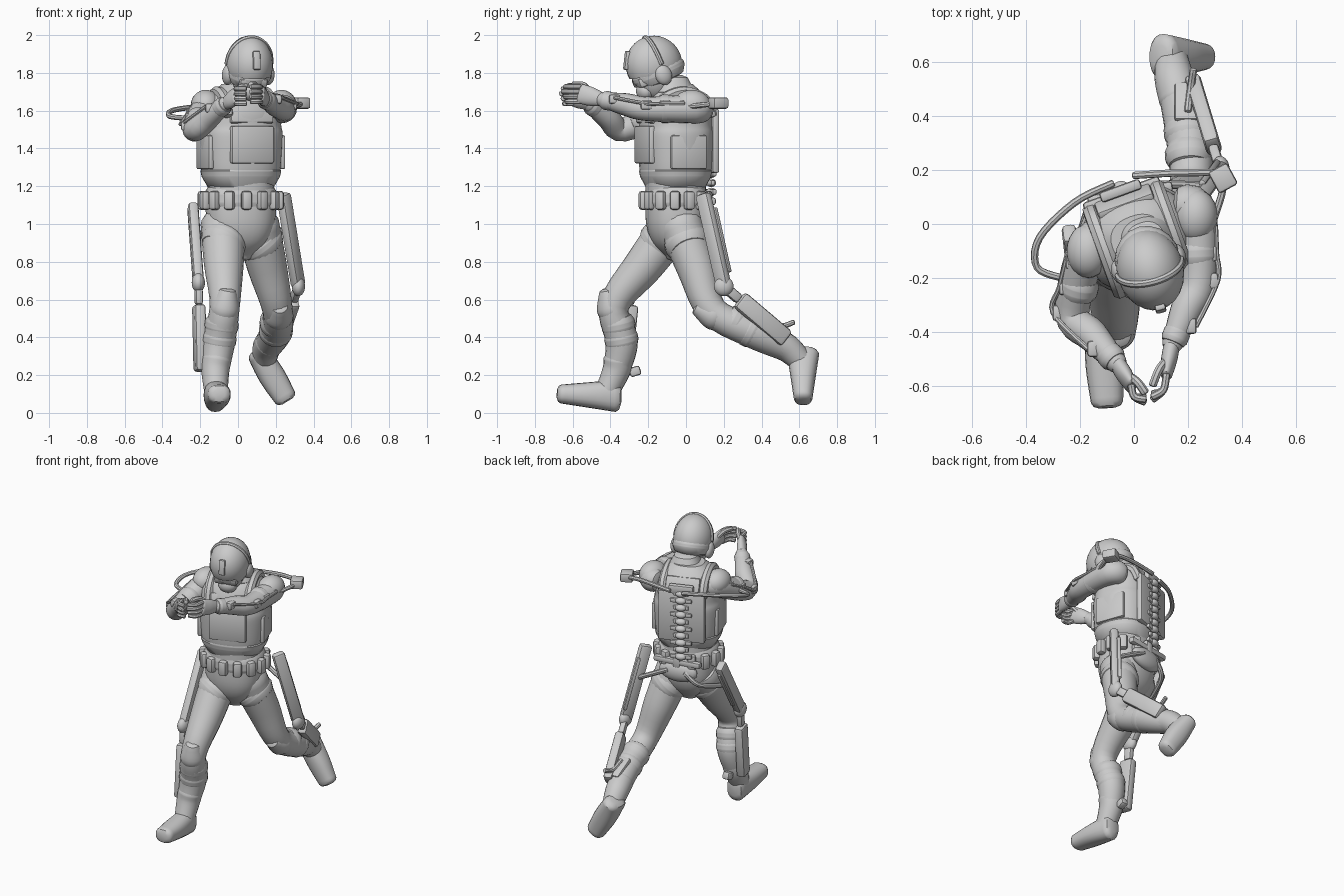
import bpy, bmesh, math
from mathutils import Vector, Matrix

cube = bpy.data.objects.get("Cube")
if cube:
    bpy.data.objects.remove(cube)

GREY = (.6, .6, .6, 1)
material = bpy.data.materials.new("plain_grey")
material.use_nodes = True
material.diffuse_color = GREY
material.node_tree.nodes["Principled BSDF"].inputs["Base Color"].default_value = GREY
made = []


def finish(name, bm):
    bmesh.ops.recalc_face_normals(bm, faces=bm.faces)
    mesh = bpy.data.meshes.new(name)
    bm.to_mesh(mesh)
    bm.free()
    mesh.materials.append(material)
    obj = bpy.data.objects.new(name, mesh)
    bpy.context.collection.objects.link(obj)
    made.append(obj)


def smooth_path(rings, steps):
    points = [Vector((*centre, width, depth)) for centre, width, depth in rings]
    last = len(points) - 1
    path = []
    for i in range(last):
        here, there = points[i], points[i + 1]
        leave = (there - points[max(i - 1, 0)]) / 2
        arrive = (points[min(i + 2, last)] - here) / 2
        for step in range(steps):
            t = step / steps
            ease = t * t * (3 - 2 * t)
            path.append(here.lerp(there, ease) + leave * t * (1 - t) ** 2 - arrive * t * t * (1 - t))
    return path + [points[last]]


def loft(name, rings, sides=20, power=1, yaw=0, rounded=True):
    """Skin a smooth path of (centre, half width, half depth) rings."""
    path = smooth_path(rings, steps=5)
    centres = [Vector(ring[:3]) for ring in path]
    sizes = [(ring[3], ring[4]) for ring in path]
    if rounded:
        for first, second in ((0, 1), (-1, -2)):
            outward = (centres[first] - centres[second]).normalized()
            centre, (width, depth) = centres[first], sizes[first]
            for push, shrink in ((.3, .85), (.45, .5)):
                index = len(centres) if first else 0
                centres.insert(index, centre + outward * min(width, depth) * push)
                sizes.insert(index, (width * shrink, depth * shrink))
    bm = bmesh.new()
    across = Vector((math.cos(yaw), math.sin(yaw), 0))
    loops = []
    for i, (centre, (width, depth)) in enumerate(zip(centres, sizes)):
        tangent = (centres[min(i + 1, len(centres) - 1)] - centres[max(i - 1, 0)]).normalized()
        across = (across - tangent * across.dot(tangent)).normalized()
        outward = tangent.cross(across)
        loop = []
        for j in range(sides):
            c, s = math.cos(math.tau * j / sides), math.sin(math.tau * j / sides)
            loop.append(bm.verts.new(centre + across * width * math.copysign(abs(c) ** power, c)
                                     + outward * depth * math.copysign(abs(s) ** power, s)))
        loops.append(loop)
    for low, high in zip(loops, loops[1:]):
        for j in range(sides):
            bm.faces.new((low[j], low[j - 1], high[j - 1], high[j]))
    bm.faces.new(loops[0])
    bm.faces.new(loops[-1])
    finish(name, bm)


def limb(name, points, radii):
    loft(name, [(Vector(p), r, r) for p, r in zip(points, radii)])


def tube(name, points, radius=.014):
    loft(name, [(Vector(p), radius, radius) for p in points], sides=8)


def stack(name, levels, ratio, yaw, centre, rounded=True):
    """Loft upright torso rings from (height, half width) pairs."""
    rings = [(Vector((centre.x, centre.y, z)), width, width * ratio) for z, width in levels]
    loft(name, rings, sides=32, power=.85, yaw=yaw, rounded=rounded)


def band(name, middle, direction, radius):
    """Short strap wrapped round a limb."""
    half = direction.normalized() * .015
    limb(name, [middle - half, middle + half], [radius, radius])


def box(name, size, matrix, bevel=.012):
    bm = bmesh.new()
    bmesh.ops.create_cube(bm, size=1, matrix=Matrix.Diagonal((*size, 1)))
    bmesh.ops.bevel(bm, geom=bm.edges[:], offset=min(bevel, min(size) / 3), segments=2,
                    profile=.5, affect='EDGES')
    bm.transform(matrix)
    finish(name, bm)


def beam(name, start, end, width, depth):
    turn = (end - start).to_track_quat('Z', 'Y').to_matrix().to_4x4()
    box(name, (width, depth, (end - start).length),
        Matrix.Translation((start + end) / 2) @ turn, bevel=.018)


def ball(name, size, matrix, cut_normal=None):
    bm = bmesh.new()
    bmesh.ops.create_uvsphere(bm, u_segments=24, v_segments=16, radius=1)
    if cut_normal:
        bmesh.ops.bisect_plane(bm, geom=bm.verts[:] + bm.edges[:] + bm.faces[:],
                               plane_co=(0, 0, -.35), plane_no=cut_normal, clear_inner=True)
        bmesh.ops.holes_fill(bm, edges=[edge for edge in bm.edges if edge.is_boundary])
    bm.transform(matrix @ Matrix.Diagonal((*size, 1)))
    finish(name, bm)


def place(point, yaw=0, pitch=0):
    return (Matrix.Translation(point) @ Matrix.Rotation(yaw, 4, 'Z')
            @ Matrix.Rotation(pitch, 4, 'X'))


# Torso, vest and hips
TWIST, HIP_TURN = math.radians(20), math.radians(10)
body = Vector((.015, -.055, 0))
chest, pelvis = place(body, TWIST), place(body, HIP_TURN)
stack("vest", [(1.24, .195), (1.3, .21), (1.46, .22), (1.52, .212), (1.6, .205), (1.68, .165), (1.74, .1)],
      .87, TWIST, body, rounded=False)
stack("vest_hem", [(1.25, .205), (1.28, .212)], .87, TWIST, body)
stack("waist", [(1.1, .175), (1.25, .175)], .9, HIP_TURN, body)
stack("hips", [(1.15, .185), (1, .18), (.9, .14), (.83, .06)], .85, HIP_TURN, body)
stack("belt", [(1.11, .195), (1.16, .195)], .85, HIP_TURN, body)
stack("collar", [(1.7, .11), (1.75, .085)], 1, TWIST, body + Vector((.03, -.01, 0)))
POUCHES = 14
for i in range(POUCHES):
    angle = math.tau * (i + .5) / POUCHES
    spot = pelvis @ Vector((.205 * math.cos(angle), .172 * math.sin(angle), 1.125))
    box("belt_pouch", (.05, .055, .1), place(spot, HIP_TURN + angle), bevel=.016)
box("chest_panel", (.24, .04, .2), chest @ place((0, -.172, 1.42)))
box("upper_chest_panel", (.24, .04, .1), chest @ place((0, -.155, 1.58), 0, -.25))
box("back_panel", (.3, .04, .34), chest @ place((0, .175, 1.44)))
box("upper_back_panel", (.22, .04, .1), chest @ place((0, .145, 1.64), 0, .45))
for side in (-1, 1):
    box("side_panel", (.03, .2, .18), chest @ place((side * .202, 0, 1.38)))
    tube("shoulder_strap", [chest @ Vector((side * .13, .16 * math.sin(a), 1.57 + .13 * math.cos(a)))
                            for a in (-1.5, -.8, 0, .8, 1.5)], .03)

# Head, helmet and headset
HEAD_TURN = math.radians(15)
head = place((.06, -.17, 1.845), HEAD_TURN, math.radians(22))
limb("neck", [(.045, -.07, 1.7), (.06, -.13, 1.82)], [.065, .065])
ball("face", (.09, .1, .125), head @ place((0, -.03, -.06)))
ball("helmet", (.124, .152, .152), head, cut_normal=(0, .2, 1))
loft("helmet_rim", [(head @ Vector((0, .008, z)), .124, .148) for z in (-.055, -.035)],
     yaw=HEAD_TURN)
box("helmet_mount", (.04, .024, .1), head @ place((0, -.13, .075), 0, -.5))
box("goggles", (.15, .05, .05), head @ place((0, -.105, -.06)))
ball("mouth_guard", (.06, .045, .05), head @ place((0, -.1, -.115)))
tube("helmet_band", [head @ Vector((.12 * math.cos(a), .01, .147 * math.sin(a)))
                     for a in [math.pi * i / 8 for i in range(9)]])
for side in (-1, 1):
    ball("ear_cup", (.03, .045, .055), head @ place((side * .112, 0, -.06)))
    tube("chin_strap", [head @ Vector((side * x, -.09 + x, -.17 + x)) for x in (0, .05, .1)], .01)

# Joint positions of each side, in the running and aiming pose
LEFT = dict(sign=1, hip=(.1, -.03, 1), knee=(.21, .14, .54), calf=(.2, .35, .43),
            ankle=(.15, .54, .34), heel=(.11, .62, .31), toe=(.25, .62, .08),
            shoulder=(.23, .04, 1.61), elbow=(.24, -.21, 1.61), wrist=(.14, -.45, 1.66),
            knuckle=(.12, -.56, 1.69), tip=(.07, -.65, 1.69),
            strut_top=(.24, .09, 1.16), strut_knee=(.32, .2, .67), strut_foot=(.22, .53, .39))
RIGHT = dict(sign=-1, hip=(-.08, -.06, 1), knee=(-.07, -.38, .57), calf=(-.1, -.34, .38),
             ankle=(-.12, -.37, .22), heel=(-.12, -.37, .09), toe=(-.1, -.66, .1),
             shoulder=(-.17, -.09, 1.61), elbow=(-.23, -.33, 1.5), wrist=(-.06, -.52, 1.64),
             knuckle=(-.01, -.6, 1.68), tip=(.04, -.66, 1.68),
             strut_top=(-.24, -.03, 1.1), strut_knee=(-.21, -.29, .69), strut_foot=(-.2, -.34, .22))


def build_leg(label, j):
    thigh = j["hip"].lerp(j["knee"], .5)
    limb(label + "_leg", [j["hip"], thigh, j["knee"], j["calf"], j["ankle"]],
         [.118, .105, .08, .086, .07])
    instep = j["heel"].lerp(j["toe"], .2)
    limb(label + "_boot_shaft", [j["calf"].lerp(j["ankle"], .6), j["ankle"], instep],
         [.078, .074, .06])
    loft(label + "_boot", [(j["heel"].lerp(j["toe"], t), .06 + .04 * t * (1 - t), .085 - .035 * t)
                           for t in (0, .3, .6, 1)], power=.85)
    shin = (j["calf"] - j["knee"]).normalized()
    fold = (j["knee"] - thigh).normalized() - shin
    pad = j["knee"] + fold.normalized() * .02 + shin * .025
    limb(label + "_knee_pad", [pad - shin * .09, pad, pad + shin * .07], [.05, .078, .055])
    tilted = j["knee"] - j["hip"] + Vector((j["sign"] * .25, 0, 0))
    band(label + "_thigh_strap", j["hip"].lerp(j["knee"], .22), tilted, .122)
    for along in (.55, .95):
        band(label + "_calf_strap", j["knee"].lerp(j["calf"], along), shin, .09)


def build_arm(label, j):
    limb(label + "_arm", [j["shoulder"] - Vector((j["sign"] * .05, -.03, 0)), j["shoulder"],
                          j["elbow"], j["elbow"].lerp(j["wrist"], .45), j["wrist"]],
         [.075, .077, .064, .06, .038])
    ball(label + "_shoulder_pad", (.08, .1, .08), place(j["shoulder"] + Vector((0, -.01, .02))))
    upper, lower = j["elbow"] - j["shoulder"], j["wrist"] - j["elbow"]
    band(label + "_upper_arm_cuff", j["shoulder"] + upper * .6, upper, .075)
    band(label + "_wrist_cuff", j["elbow"] + lower * .85, lower, .05)
    # Hand with curled fingers
    wrist, knuckle, tip = j["wrist"], j["knuckle"], j["tip"]
    loft(label + "_palm", [(wrist, .03, .038), (wrist.lerp(knuckle, .5), .03, .05),
                           (knuckle, .022, .052)])
    for i in range(4):
        lift = Vector((0, 0, .036 - .026 * i))
        bend = knuckle.lerp(tip, .5) + Vector((j["sign"] * .014, -.01, 0))
        shorter = Vector((0, .01 * abs(i - 1), 0))
        tube(label + "_finger", [knuckle + lift, bend + lift, tip + lift + shorter])
    inward = Vector((-j["sign"] * .03, 0, .05))
    tube(label + "_thumb", [wrist.lerp(knuckle, .4), wrist.lerp(knuckle, .8) + inward,
                            knuckle.lerp(tip, .4) + inward], .016)


def build_frame(label, j):
    """Leg struts, hip hose and arm actuators of the powered frame."""
    top, knee, foot = j["strut_top"], j["strut_knee"], j["strut_foot"]
    low = knee.lerp(foot, .25)
    behind = Vector((0, .045, 0))
    beam(label + "_thigh_strut", top, knee, .055, .08)
    beam(label + "_thigh_rail", top.lerp(knee, .15) + behind, top.lerp(knee, .85) + behind, .025, .025)
    beam(label + "_knee_link", knee, low, .04, .055)
    beam(label + "_shin_strut", low, foot, .06, .1)
    ball(label + "_knee_joint", (.035, .052, .052), place(knee))
    root = pelvis @ Vector((j["sign"] * .06, .19, 1.06))
    tube(label + "_hip_hose", [root, root.lerp(top, .5) + Vector((0, .03, -.1)), top.lerp(knee, .45)], .016)
    outward = Vector((j["sign"] * .05, 0, .02))
    mounts = [j["shoulder"].lerp(j["elbow"], t) + outward for t in (.2, .6, 1)]
    mounts.append(j["elbow"].lerp(j["wrist"], .7) + outward * .8)
    for mount in mounts:
        box(label + "_arm_actuator", (.045, .06, .05), place(mount))
    tube(label + "_arm_rod", [mount + outward * .4 for mount in mounts], .01)


for label, joints in (("left", LEFT), ("right", RIGHT)):
    joints = {key: value if key == "sign" else Vector(value) for key, value in joints.items()}
    build_leg(label, joints)
    build_arm(label, joints)
    build_frame(label, joints)

# Spine, hip plate and loose fittings
for i in range(10):
    height = 1.17 + .048 * i
    ball("spine_knob", (.035, .025, .022), chest @ place((0, .2, height)))
    box("spine_link", (.14 - .04 * (i % 2), .025, .03), chest @ place((0, .195, height)))
box("spine_head", (.16, .04, .06), chest @ place((0, .19, 1.63)))
ball("hip_plate", (.13, .045, .07), pelvis @ place((0, .16, 1.05)))
box("hip_bar", (.32, .04, .04), pelvis @ place((0, .17, 1.12)))
box("left_calf_plate", (.1, .16, .04), place((.2, .45, .46), 0, -.5))
tube("left_calf_spur", [(.2, .42, .5), (.21, .5, .46), (.22, .57, .48)])
box("right_heel_spur", (.05, .06, .05), place((-.13, -.27, .22), 0, .3))
box("left_shoulder_actuator", (.08, .09, .06), place((.33, .17, 1.64), .5))
tube("left_shoulder_hose", [(0, .18, 1.63), (.2, .19, 1.65), (.33, .17, 1.64), (.29, 0, 1.62)])
tube("right_shoulder_hose", [(-.08, .15, 1.62), (-.22, .08, 1.62), (-.35, -.05, 1.6),
                             (-.36, -.16, 1.57), (-.27, -.2, 1.56)])

# Smooth shading with sharp creases
bpy.ops.object.select_all(action='DESELECT')
for obj in made:
    obj.select_set(True)
bpy.context.view_layer.objects.active = made[0]
bpy.ops.object.shade_smooth_by_angle(angle=math.radians(40))
